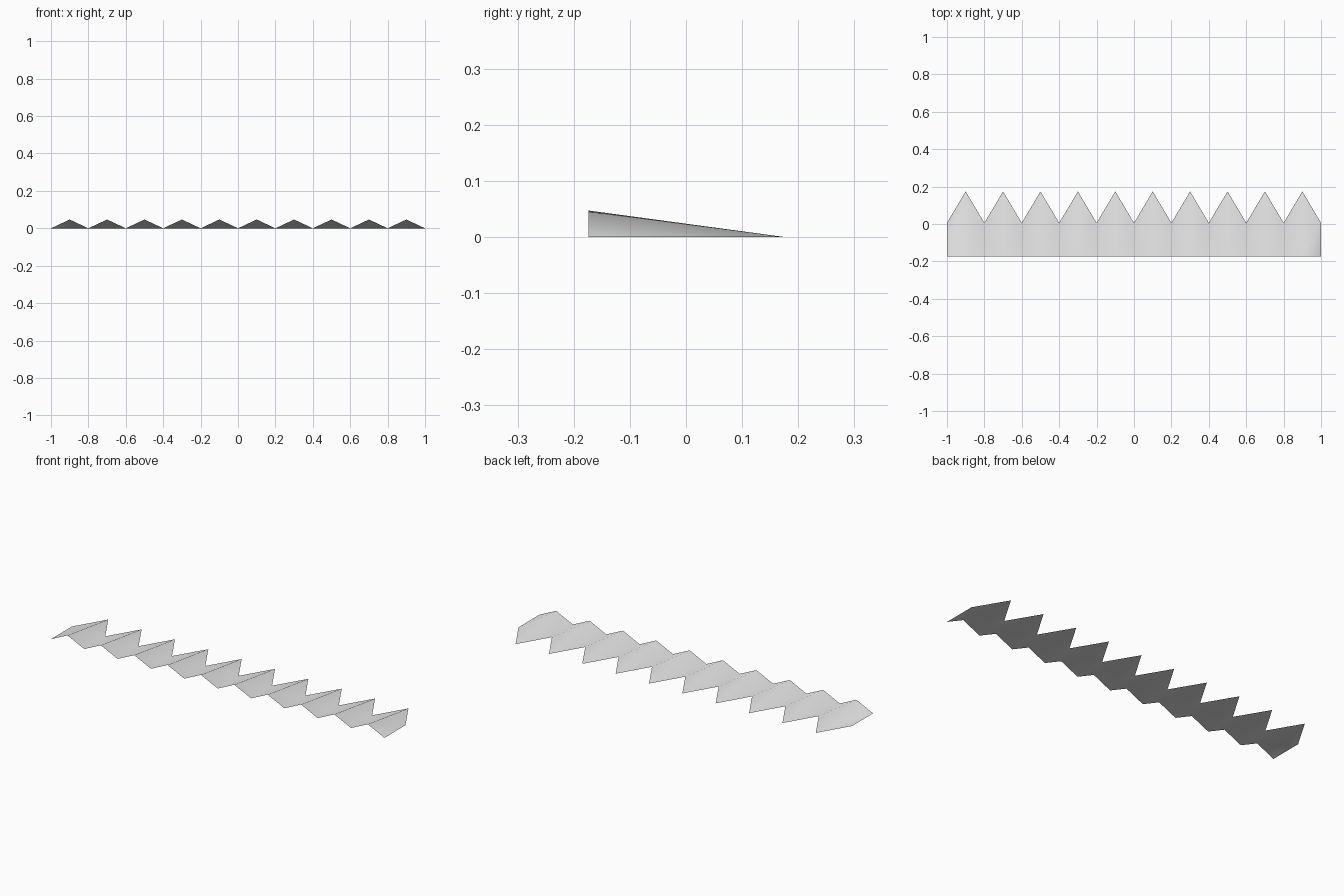
import bpy
import bmesh

# Remove the default cube
cube = bpy.data.objects.get("Cube")
if cube:
    bpy.data.objects.remove(cube, do_unlink=True)

TEETH = 10
STEP = 0.1        # half a tooth
HALF_DEPTH = 0.174
NOTCH_Y = 0.006   # back end of each valley
RIDGE_Z = 0.047   # front height of each ridge

# Single grey material
grey = bpy.data.materials.new("light_grey")
grey.use_nodes = True
colour = (0.8, 0.8, 0.8, 1.0)
grey.diffuse_color = colour
grey.node_tree.nodes["Principled BSDF"].inputs["Base Color"].default_value = colour

# Open folded sheet: alternating valleys and ridges, ridges run out into points
bm = bmesh.new()
front, back = [], []
for i in range(2 * TEETH + 1):
    x = -1 + i * STEP
    ridge = i % 2 == 1
    front.append(bm.verts.new((x, -HALF_DEPTH, RIDGE_Z if ridge else 0)))
    back.append(bm.verts.new((x, HALF_DEPTH if ridge else NOTCH_Y, 0)))

# Each fold is split from its front left to its back right corner
for i in range(2 * TEETH):
    bm.faces.new((front[i], front[i + 1], back[i + 1]))
    bm.faces.new((front[i], back[i + 1], back[i]))
for face in bm.faces:
    face.smooth = True

mesh = bpy.data.meshes.new("folded_zigzag_strip")
bm.to_mesh(mesh)
bm.free()
mesh.materials.append(grey)
strip = bpy.data.objects.new("folded_zigzag_strip", mesh)
bpy.context.collection.objects.link(strip)
